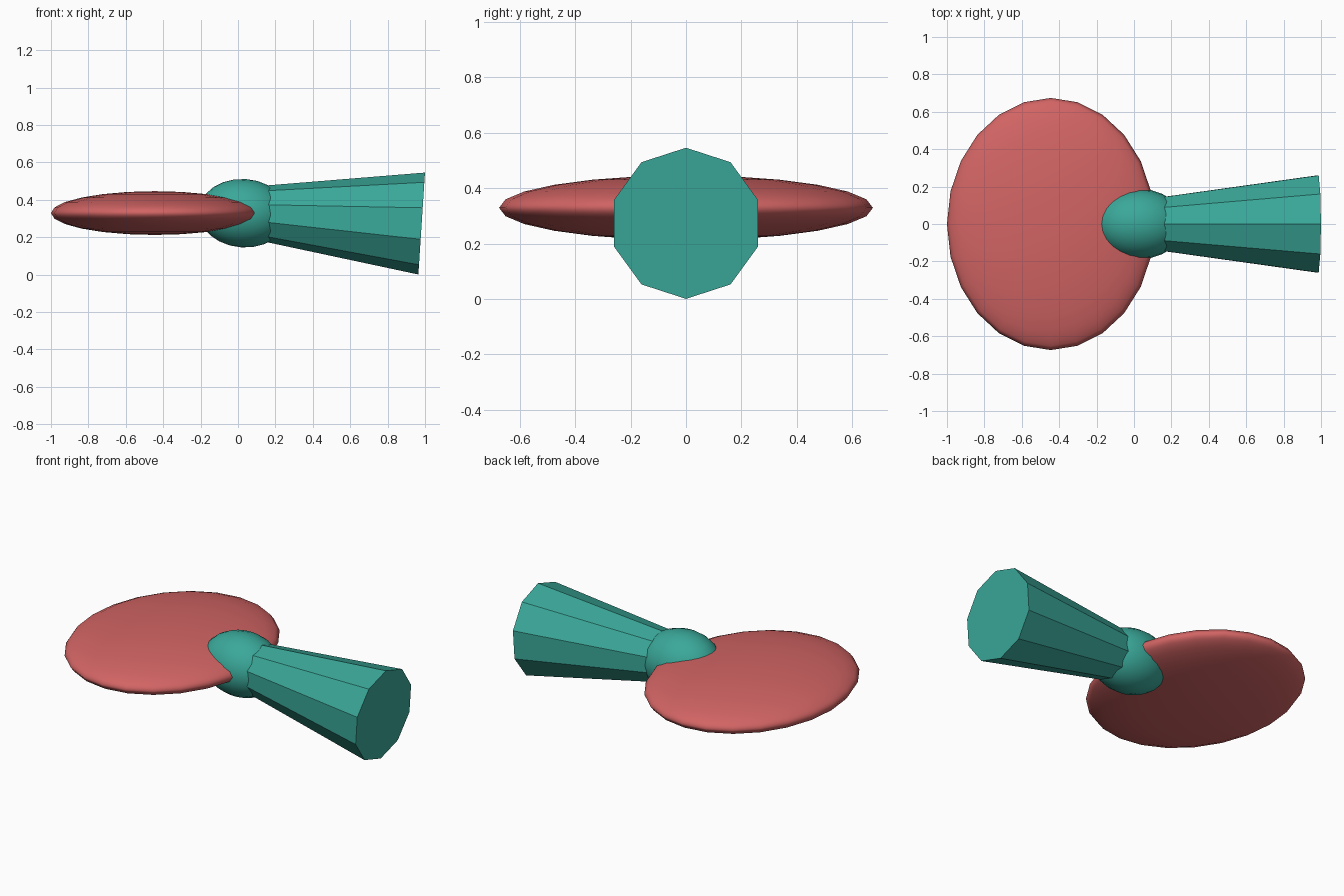
import bpy
import math
from mathutils import Matrix, Vector

cube = bpy.data.objects.get("Cube")
if cube:
    bpy.data.objects.remove(cube, do_unlink=True)


def make_material(name, rgb):
    mat = bpy.data.materials.new(name)
    mat.use_nodes = True
    colour = (*rgb, 1)
    mat.diffuse_color = colour
    mat.node_tree.nodes["Principled BSDF"].inputs["Base Color"].default_value = colour
    return mat


def finish(name, mat, smooth):
    obj = bpy.context.object
    obj.name = obj.data.name = name
    obj.data.materials.append(mat)
    if smooth:
        bpy.ops.object.shade_smooth()
    return obj


def ellipsoid(name, centre, radii, mat, tilt=0):
    bpy.ops.mesh.primitive_uv_sphere_add(segments=24, ring_count=12, radius=1,
                                         location=centre, rotation=(0, tilt, 0))
    bpy.context.object.scale = radii
    return finish(name, mat, True)


teal = make_material("teal", (0.042, 0.392, 0.319))
red = make_material("soft red", (0.645, 0.127, 0.127))

TILT = math.radians(3.7)  # the handle and joint dip slightly towards +x

# Flat oval paddle
ellipsoid("paddle", (-0.445, 0, 0.329), (0.555, 0.674, 0.117), red)

# Rounded joint between paddle and handle
ellipsoid("joint", (0.03, 0, 0.328), (0.24, 0.187, 0.183), teal, TILT)

# Ten-sided flared handle, narrow end buried in the joint
axis = Vector((math.cos(TILT), 0, -math.sin(TILT)))
wide_end = Vector((0.982, 0, 0.273))
length = 0.88
bpy.ops.mesh.primitive_cone_add(vertices=10, radius1=0.144, radius2=0.273, depth=length)
handle = finish("handle", teal, False)
# Lay the cone along the axis with a corner at the top and bottom
handle.matrix_world = (Matrix.Translation(wide_end - axis * length / 2)
                       @ Matrix.Rotation(math.pi / 2 + TILT, 4, "Y")
                       @ Matrix.Rotation(math.pi / 2, 4, "Z"))
